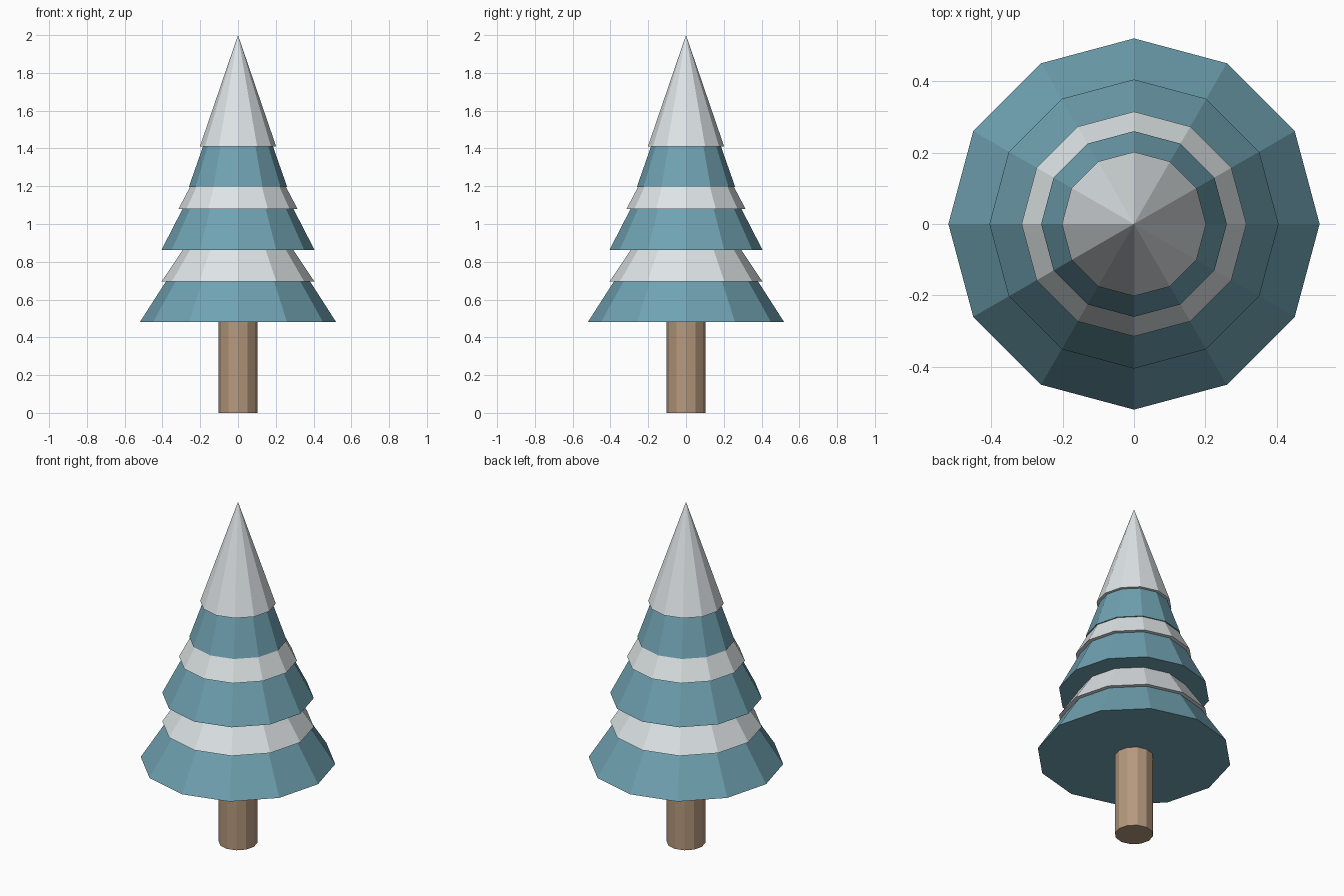
import bpy, math

if "Cube" in bpy.data.objects:
    bpy.data.objects.remove(bpy.data.objects["Cube"])


def material(name, srgb):
    m = bpy.data.materials.new(name)
    lin = [((c / 255 + 0.055) / 1.055) ** 2.4 for c in srgb]
    m.diffuse_color = (*lin, 1)
    m.use_nodes = True
    m.node_tree.nodes["Principled BSDF"].inputs["Base Color"].default_value = m.diffuse_color
    return m


needles = material("blue_green_needles", (112, 162, 178))
snow = material("snow_white", (222, 228, 230))
bark = material("brown_bark", (182, 153, 126))


# Twelve-sided closed cone or cylinder with a corner facing the front
def tapered(name, r_low, r_top, z_low, z_top, mat):
    bpy.ops.mesh.primitive_cone_add(
        vertices=12, radius1=r_low, radius2=r_top, depth=z_top - z_low,
        location=(0, 0, (z_low + z_top) / 2))
    ob = bpy.context.object
    ob.name = name
    ob.data.materials.append(mat)
    return ob


# Trunk
tapered("trunk", 0.103, 0.103, 0.0, 0.5, bark)

# Branch tiers, each with a snow cap: base radius, base height, tip height
tiers = [
    ("lower", (0.52, 0.48, 1.29), (0.405, 0.695, 1.30)),
    ("middle", (0.405, 0.863, 1.65), (0.315, 1.08, 1.68)),
    ("upper", (0.26, 1.197, 1.94), (0.202, 1.41, 2.0)),
]
for name, branch, cap in tiers:
    for part, (r, z0, z1), mat in (("branches", branch, needles), ("snow", cap, snow)):
        tapered(f"{name}_{part}", r, 0.0, z0, z1, mat)
